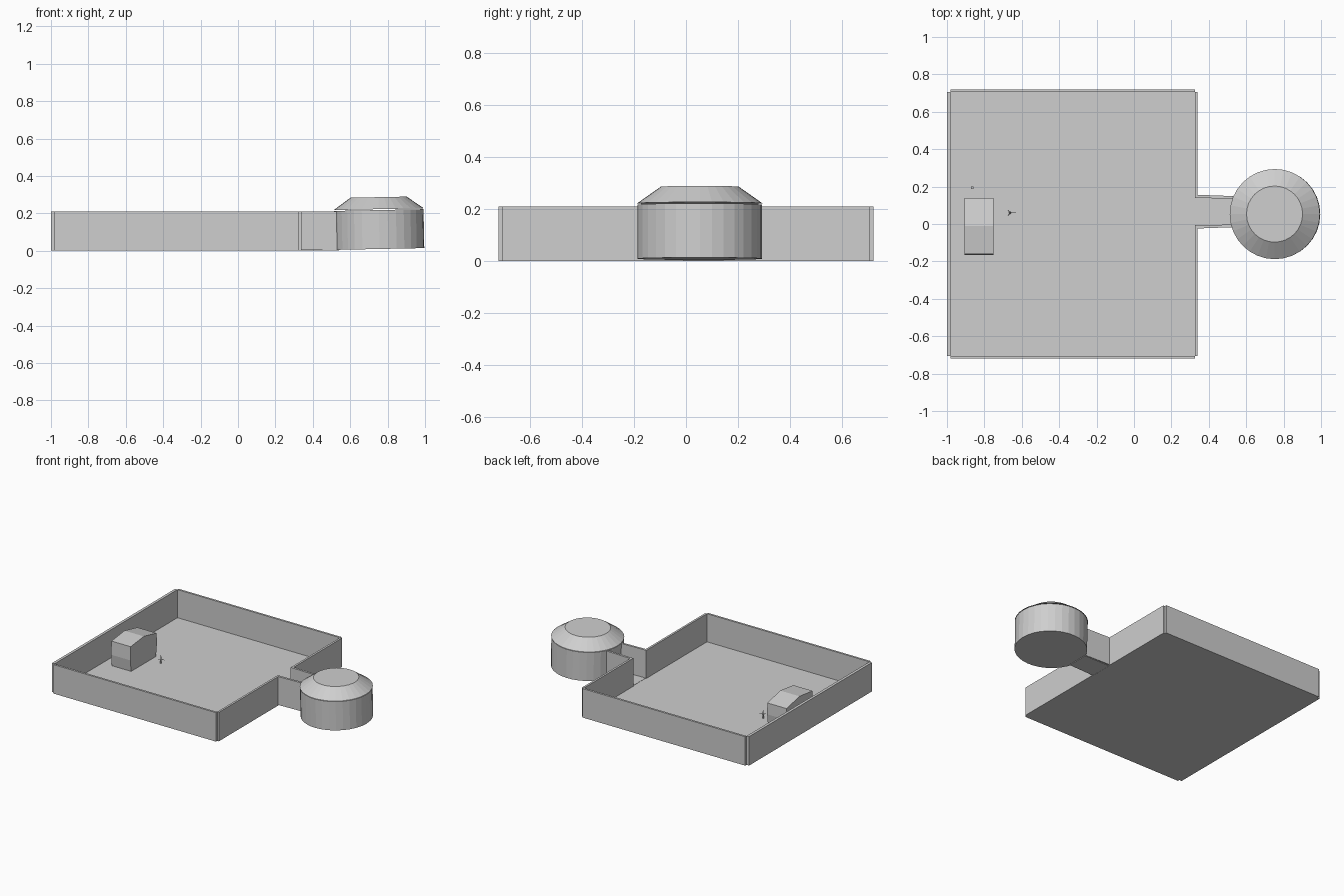
import bpy, bmesh, math
from mathutils import Matrix

if "Cube" in bpy.data.objects:
    bpy.data.objects.remove(bpy.data.objects["Cube"])

grey = bpy.data.materials.new("plain_grey")
grey.diffuse_color = (0.62, 0.62, 0.62, 1)
grey.use_nodes = True
grey.node_tree.nodes["Principled BSDF"].inputs["Base Color"].default_value = grey.diffuse_color


def add(name, bm):
    bmesh.ops.recalc_face_normals(bm, faces=bm.faces)
    me = bpy.data.meshes.new(name)
    bm.to_mesh(me)
    bm.free()
    me.materials.append(grey)
    ob = bpy.data.objects.new(name, me)
    bpy.context.collection.objects.link(ob)
    return ob


def prism(name, pts, axis, a, b):
    """Extrude an outline from a to b; axis 'z' takes (x, y), axis 'x' takes (y, z)."""
    bm = bmesh.new()
    put = (lambda p, t: (p[0], p[1], t)) if axis == 'z' else (lambda p, t: (t, p[0], p[1]))
    lo = [bm.verts.new(put(p, a)) for p in pts]
    hi = [bm.verts.new(put(p, b)) for p in pts]
    bm.faces.new(lo)
    bm.faces.new(hi)
    for i in range(len(pts)):
        j = (i + 1) % len(pts)
        bm.faces.new((lo[i], lo[j], hi[j], hi[i]))
    return add(name, bm)


def box(name, x0, x1, y0, y1, z0, z1):
    return prism(name, [(x0, y0), (x1, y0), (x1, y1), (x0, y1)], 'z', z0, z1)


def drum(name, r1, r2, z0, z1, sides=32):
    bm = bmesh.new()
    bmesh.ops.create_cone(bm, cap_ends=True, segments=sides, radius1=r1, radius2=r2,
                          depth=z1 - z0, matrix=Matrix.Translation((0, 0, (z0 + z1) / 2)))
    return add(name, bm)


# Large square room: floor and four thin walls, with a doorway on the right
H = 0.21
box("room_floor", -0.985, 0.335, -0.705, 0.705, 0, 0.006)
box("left_wall", -1.0, -0.98, -0.705, 0.705, 0, H)
for side, name in ((-1, "front_wall"), (1, "back_wall")):
    y0, y1 = sorted((side * 0.705, side * 0.72))
    box(name, -0.98, 0.327, y0, y1, 0, H)
box("right_wall_front", 0.325, 0.34, -0.705, -0.005, 0, H)
box("right_wall_back", 0.325, 0.34, 0.14, 0.705, 0, H)

# Short corridor, narrowing slightly toward the round tower
box("corridor_floor", 0.33, 0.54, -0.012, 0.145, 0.001, 0.008)
for s, name in ((-1, "corridor_front_wall"), (1, "corridor_back_wall")):
    c = 0.066
    prism(name, [(0.34, c + s * 0.09), (0.535, c + s * 0.083),
                 (0.535, c + s * 0.068), (0.34, c + s * 0.074)], 'z', 0.004, H)

# Round tower with a bevelled roof, leaning very slightly
for ob in (drum("tower_body", 0.239, 0.239, 0, 0.208),
           drum("tower_roof", 0.241, 0.15, 0.213, 0.277)):
    ob.location = (0.757, 0.053, 0.0095)
    ob.rotation_euler = (0, -0.02, 0)

# Chest with an arched lid
prism("chest", [(-0.155, 0.006), (0.13, 0.006), (0.14, 0.09), (0.138, 0.172),
                (-0.01, 0.205), (-0.16, 0.187), (-0.165, 0.09)], 'x', -0.905, -0.75)

# Small block on the floor beside the chest
box("small_block", -0.871, -0.859, 0.188, 0.2, 0.006, 0.025)

# Tiny figure: thin body, crossed arms and a forward spike
fx, fy = -0.662, 0.06
body = drum("figure_body", 0.006, 0.002, 0.006, 0.066, 6)
body.location = (fx, fy, 0)
for name, ang, r, length in (("figure_spike", 0, 0.003, 0.032),
                             ("figure_left_arm", math.radians(130), 0.003, 0.018),
                             ("figure_right_arm", math.radians(-130), 0.003, 0.018)):
    arm = drum(name, r, 0.001, 0, length, 5)
    arm.location = (fx, fy, 0.037)
    arm.rotation_euler = (0, math.pi / 2, ang)
